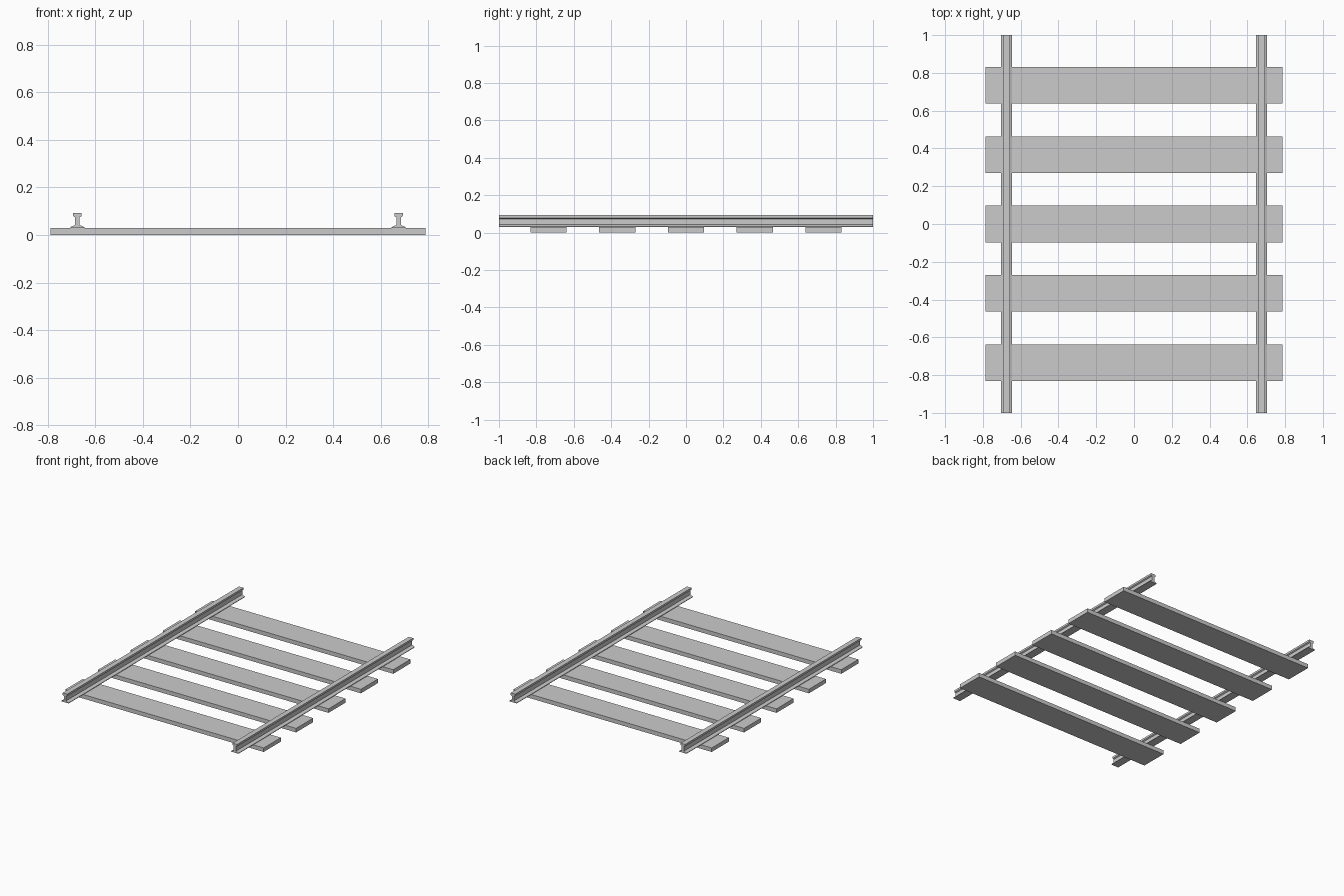
import bpy, bmesh

if "Cube" in bpy.data.objects:
    bpy.data.objects.remove(bpy.data.objects["Cube"])

SLEEPER_TOP = 0.029
RAIL_X = 0.675

# Right half of the rail cross-section (x offset, z), bottom to top
HALF = [(0.029, SLEEPER_TOP), (0.029, 0.033), (0.009, 0.042),
        (0.009, 0.074), (0.018, 0.079), (0.018, 0.093)]


def add_object(name, bm):
    bmesh.ops.recalc_face_normals(bm, faces=bm.faces)
    mesh = bpy.data.meshes.new(name)
    bm.to_mesh(mesh)
    bm.free()
    obj = bpy.data.objects.new(name, mesh)
    bpy.context.collection.objects.link(obj)
    return obj


def rail(name, x):
    bm = bmesh.new()
    profile = HALF + [(-px, pz) for px, pz in reversed(HALF)]
    face = bm.faces.new([bm.verts.new((x + px, -1, pz)) for px, pz in profile])
    ext = bmesh.ops.extrude_face_region(bm, geom=[face], use_keep_orig=True)
    verts = [g for g in ext["geom"] if isinstance(g, bmesh.types.BMVert)]
    bmesh.ops.translate(bm, verts=verts, vec=(0, 2, 0))
    return add_object(name, bm)


def sleeper(name, y):
    bm = bmesh.new()
    bmesh.ops.create_cube(bm, size=1)
    bmesh.ops.scale(bm, verts=bm.verts, vec=(1.574, 0.194, SLEEPER_TOP))
    bmesh.ops.translate(bm, verts=bm.verts, vec=(0, y, SLEEPER_TOP / 2))
    return add_object(name, bm)


# Two running rails
rail("left_rail", -RAIL_X)
rail("right_rail", RAIL_X)

# Five evenly spaced sleepers
for i in range(5):
    sleeper(f"sleeper_{i + 1}", (i - 2) * 0.3675)
